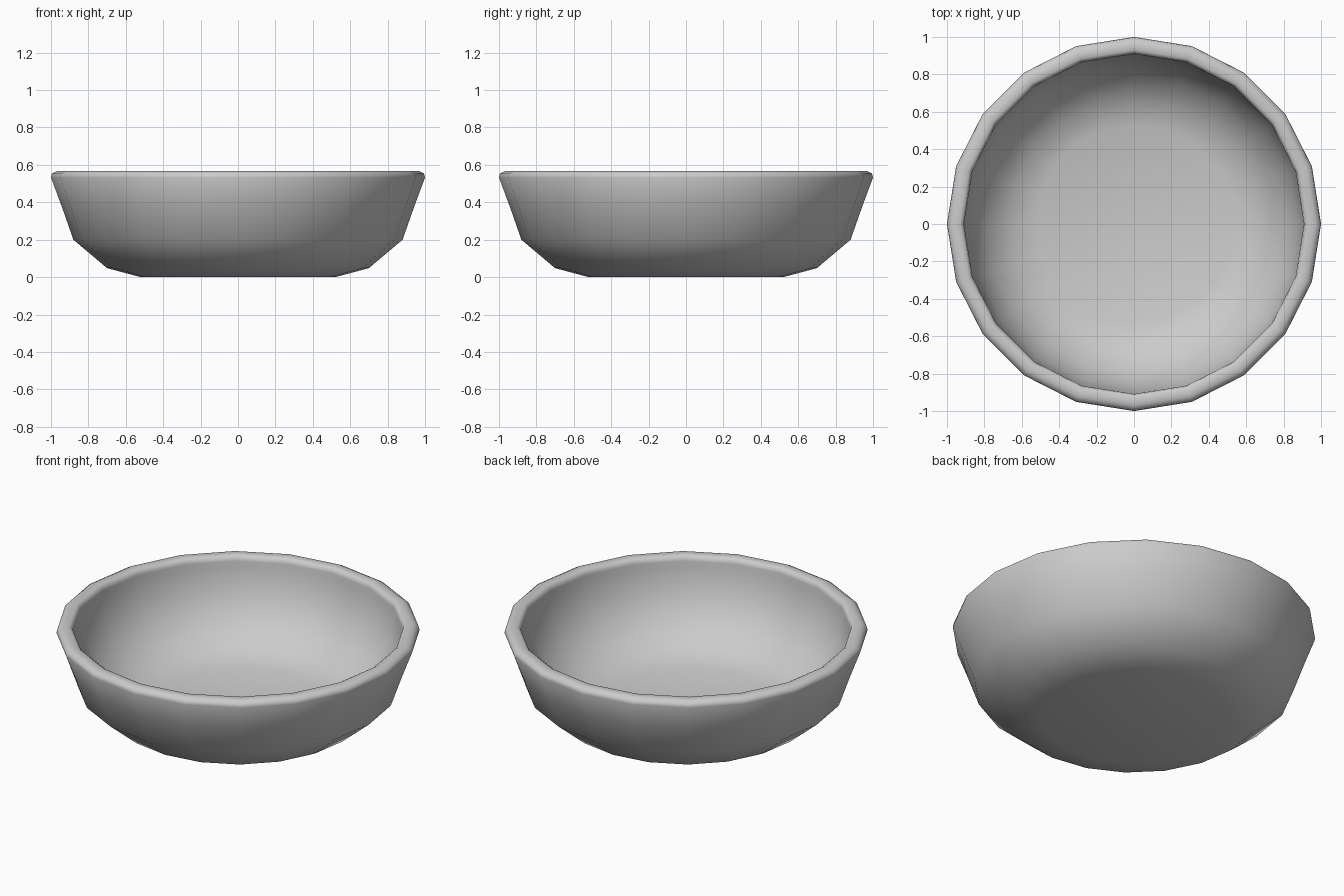
import bpy, bmesh
from math import cos, sin, tau

if "Cube" in bpy.data.objects:
    bpy.data.objects.remove(bpy.data.objects["Cube"])

SIDES = 20

# Bowl cross-section (radius, height): outside going up, rounded rim, inside going down
profile = [
    (0.52, 0.0), (0.70, 0.048), (0.88, 0.20), (0.945, 0.385), (1.0, 0.532),
    (0.995, 0.553), (0.97, 0.567), (0.93, 0.567), (0.914, 0.557),
    (0.909, 0.535), (0.908, 0.50), (0.875, 0.36), (0.80, 0.22), (0.67, 0.115), (0.53, 0.07),
]

bm = bmesh.new()
rings = [[bm.verts.new((r * cos(tau * i / SIDES), r * sin(tau * i / SIDES), z))
          for i in range(SIDES)] for r, z in profile]

# Walls and rim
for a, b in zip(rings, rings[1:]):
    for i in range(SIDES):
        j = (i + 1) % SIDES
        bm.faces.new((a[i], a[j], b[j], b[i]))

# Underside and inner floor
bm.faces.new(rings[0][::-1])
bm.faces.new(rings[-1])
bmesh.ops.recalc_face_normals(bm, faces=bm.faces)
for f in bm.faces:
    f.smooth = True

mesh = bpy.data.meshes.new("bowl")
bm.to_mesh(mesh)
bm.free()
bowl = bpy.data.objects.new("bowl", mesh)
bpy.context.collection.objects.link(bowl)

# Mid-grey glaze
glaze = bpy.data.materials.new("grey_glaze")
glaze.diffuse_color = (0.58, 0.58, 0.58, 1)
glaze.use_nodes = True
glaze.node_tree.nodes["Principled BSDF"].inputs["Base Color"].default_value = glaze.diffuse_color
mesh.materials.append(glaze)
